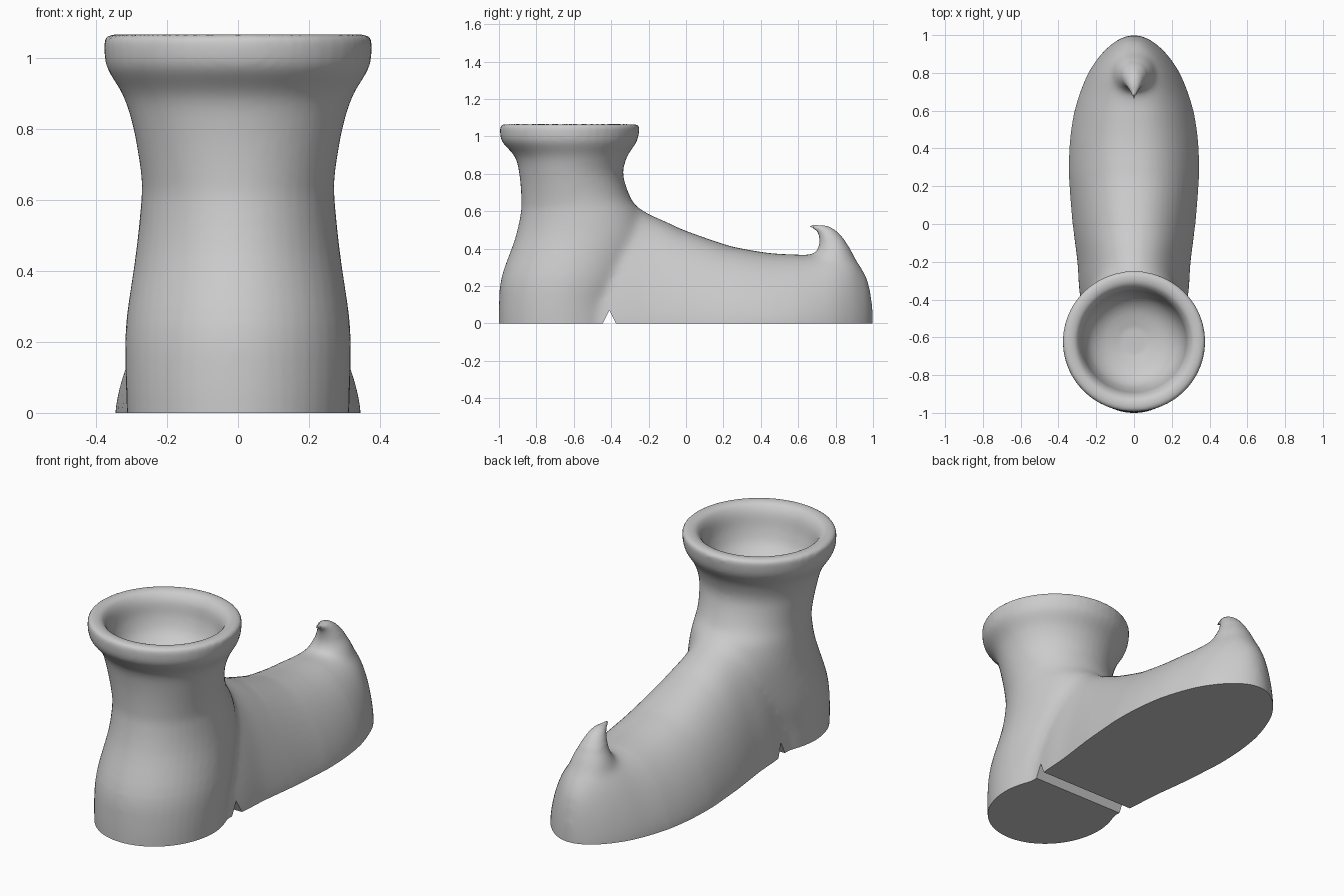
import bpy, bmesh, math

if "Cube" in bpy.data.objects:
    bpy.data.objects.remove(bpy.data.objects["Cube"])


def spline(rows, steps=4):
    """Catmull-Rom interpolation through rows of numbers."""
    out = []
    for i in range(len(rows) - 1):
        a, b, c, d = (rows[max(0, min(len(rows) - 1, i + k))] for k in (-1, 0, 1, 2))
        for s in range(steps):
            t = s / steps
            out.append([0.5 * (2 * q + (r - p) * t + (2 * p - 5 * q + 4 * r - u) * t * t
                               + (3 * q - p - 3 * r + u) * t ** 3)
                        for p, q, r, u in zip(a, b, c, d)])
    return out + [list(rows[-1])]


def oval(row, n=48):
    """Ellipse spanning back point (y, z) to front point (y, z) with half width w."""
    ya, za, yb, zb, w = row
    ring = []
    for i in range(n):
        a = math.tau * i / n
        f = 0.5 + 0.5 * math.cos(a)
        ring.append((w * math.sin(a), ya + (yb - ya) * f, za + (zb - za) * f))
    return ring


def arch(row, n=32):
    """Upright foot section: flat sole, steep sides, rounded top."""
    y, w, h = row
    ring = [(w, y, -0.06)]
    for i in range(n + 1):
        c, s = math.cos(math.pi * i / n), max(0, math.sin(math.pi * i / n))
        ring.append((math.copysign(w * abs(c) ** 0.87, c), y, h * s ** 1.38))
    return ring + [(-w, y, -0.06)]


def loft(bm, rings):
    loops = [[bm.verts.new(p) for p in r] for r in rings]
    for a, b in zip(loops, loops[1:]):
        for i in range(len(a)):
            j = (i + 1) % len(a)
            bm.faces.new((a[i], a[j], b[j], b[i]))
    bm.faces.new(loops[0])
    bm.faces.new(loops[-1])


def make(name, bm):
    bmesh.ops.recalc_face_normals(bm, faces=bm.faces[:])
    me = bpy.data.meshes.new(name)
    bm.to_mesh(me)
    bm.free()
    ob = bpy.data.objects.new(name, me)
    bpy.context.collection.objects.link(ob)
    return ob


bm = bmesh.new()

# Heel, shaft and flared cuff, then over the rim and down inside
shaft = [(-1.0, -0.06, -0.3, -0.06, 0.31), (-1.0, 0.1, -0.3, 0.1, 0.316),
         (-0.985, 0.25, -0.25, 0.25, 0.315), (-0.915, 0.45, -0.2, 0.45, 0.288),
         (-0.885, 0.58, -0.235, 0.59, 0.274), (-0.88, 0.66, -0.29, 0.66, 0.272),
         (-0.89, 0.79, -0.335, 0.79, 0.292), (-0.915, 0.89, -0.315, 0.89, 0.322),
         (-0.985, 0.975, -0.262, 0.975, 0.37), (-0.995, 1.05, -0.248, 1.05, 0.377)]
inside = [(-0.985, 1.064, -0.258, 1.064, 0.367), (-0.935, 1.062, -0.308, 1.062, 0.315),
          (-0.90, 1.02, -0.345, 1.02, 0.285), (-0.88, 0.94, -0.36, 0.94, 0.268),
          (-0.85, 0.87, -0.39, 0.87, 0.235), (-0.79, 0.82, -0.45, 0.82, 0.17),
          (-0.69, 0.79, -0.55, 0.79, 0.07)]
loft(bm, [oval(r) for r in spline(shaft) + spline(inside)])

# Foot from inside the shaft to the toe: y, half width, height
foot = [(-0.6, 0.25, 0.6), (-0.37, 0.288, 0.64), (-0.28, 0.295, 0.63), (-0.2, 0.3, 0.585),
        (-0.1, 0.313, 0.54), (0, 0.325, 0.495), (0.2, 0.341, 0.425), (0.3, 0.345, 0.4),
        (0.45, 0.338, 0.376), (0.6, 0.315, 0.368), (0.7, 0.285, 0.37), (0.8, 0.243, 0.385),
        (0.88, 0.19, 0.37), (0.93, 0.145, 0.31), (0.97, 0.095, 0.24), (0.99, 0.055, 0.15),
        (1.0, 0.02, 0.08)]
loft(bm, [arch(r) for r in spline(foot)])

# Curled toe tip
curl = [(0.66, 0.2, 0.94, 0.2, 0.11), (0.66, 0.3, 0.922, 0.3, 0.115),
        (0.68, 0.36, 0.9, 0.36, 0.11), (0.705, 0.4, 0.881, 0.4, 0.092),
        (0.712, 0.44, 0.846, 0.45, 0.067), (0.708, 0.475, 0.8, 0.498, 0.047),
        (0.698, 0.494, 0.75, 0.524, 0.032), (0.68, 0.504, 0.705, 0.528, 0.018),
        (0.656, 0.514, 0.664, 0.528, 0.008)]
loft(bm, [oval(r, 24) for r in spline(curl)])
boot = make("boot", bm)

# Ground cutter with the arch notch between heel and sole
bm = bmesh.new()
outline = [(-2, -1), (-2, 0), (-0.445, 0), (-0.41, 0.07), (-0.375, 0), (2, 0), (2, -1)]
face = bm.faces.new([bm.verts.new((-1, y, z)) for y, z in outline])
ext = bmesh.ops.extrude_face_region(bm, geom=[face])
bmesh.ops.translate(bm, vec=(2, 0, 0),
                    verts=[v for v in ext["geom"] if isinstance(v, bmesh.types.BMVert)])
cutter = make("sole_cutter", bm)
cutter.hide_render = True

bpy.context.view_layer.objects.active = boot
boot.select_set(True)

# Fuse the parts
fuse = boot.modifiers.new("fuse", 'REMESH')
fuse.mode = 'VOXEL'
fuse.voxel_size = 0.012
bpy.ops.object.modifier_apply(modifier="fuse")

# Blend the ankle and toe joins strongly, everything else lightly
joins = boot.vertex_groups.new(name="joins")
for v in boot.data.vertices:
    x, y, z = v.co
    ankle = -0.6 < y < 0 and abs(x) > 0.05 and z < 0.75
    toe = y > 0.6 and z < 0.44
    if ankle or toe:
        joins.add([v.index], 1.0, 'REPLACE')
blend = boot.modifiers.new("blend", 'SMOOTH')
blend.iterations = 45
blend.vertex_group = "joins"
soft = boot.modifiers.new("soften", 'SMOOTH')
soft.iterations = 6

# Trim the sole flat and cut the notch
trim = boot.modifiers.new("trim", 'BOOLEAN')
trim.operation = 'DIFFERENCE'
trim.object = cutter
for m in ("blend", "soften", "trim"):
    bpy.ops.object.modifier_apply(modifier=m)
bpy.data.objects.remove(cutter)
bpy.ops.object.shade_smooth_by_angle(angle=math.radians(40))
